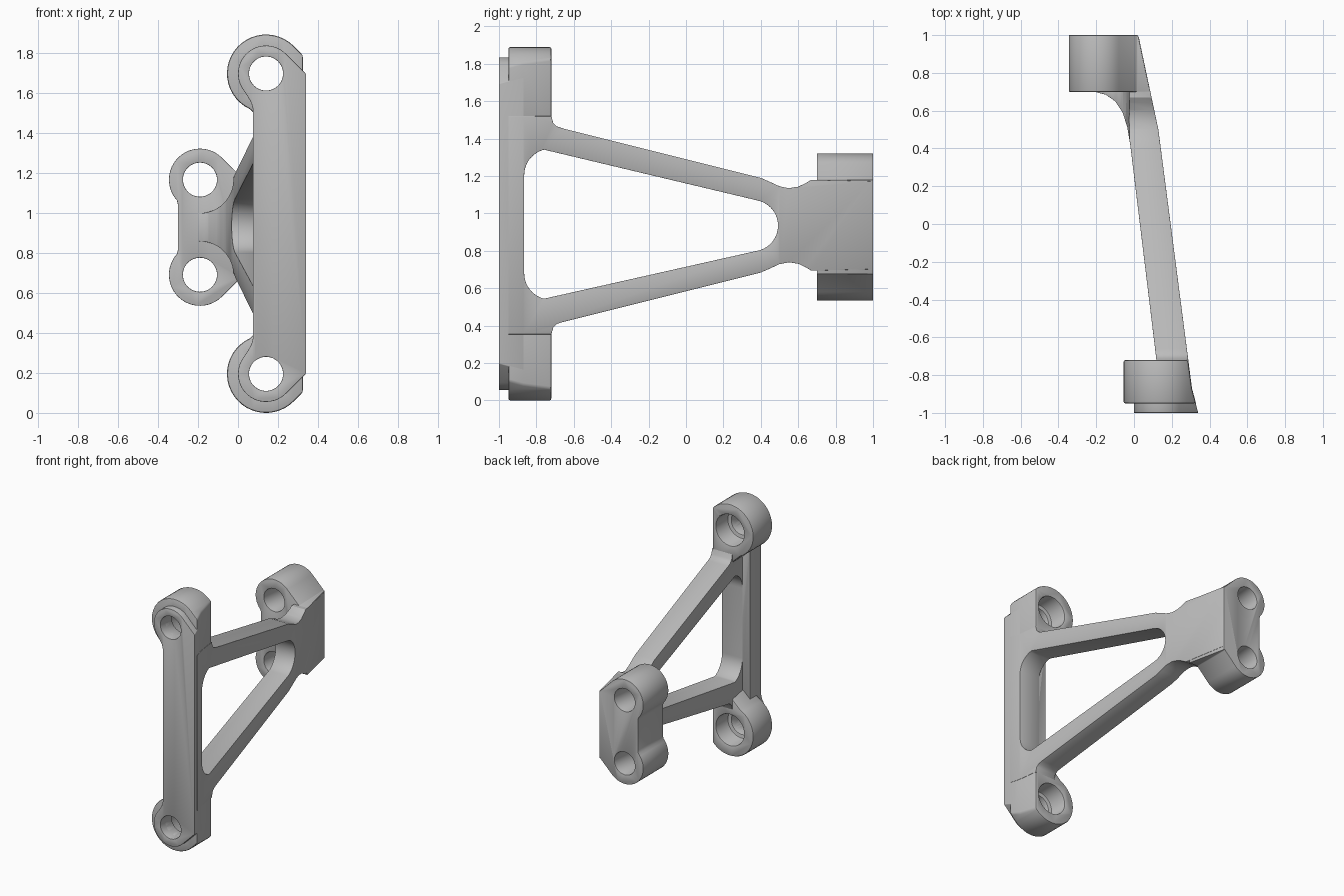
import bpy, bmesh
from math import cos, sin, radians

if "Cube" in bpy.data.objects:
    bpy.data.objects.remove(bpy.data.objects["Cube"])

grey = bpy.data.materials.new("plain_grey")
grey.use_nodes = True
grey.diffuse_color = (0.5, 0.5, 0.5, 1)
grey.node_tree.nodes["Principled BSDF"].inputs["Base Color"].default_value = (0.5, 0.5, 0.5, 1)


def arc(a, b, r, start, end, steps=24):
    """Points on an arc, angles in degrees."""
    angles = [radians(start + (end - start) * i / steps) for i in range(steps + 1)]
    return [(a + r * cos(t), b + r * sin(t)) for t in angles]


def mirrored(points, centre):
    """Close an upper half outline with its reflection."""
    return points + [(a, 2 * centre - b) for a, b in reversed(points)]


def prism(name, outline, axis, lo, hi):
    """Extrude a 2D outline along one axis."""
    place = {"x": lambda a, b, t: (t, a, b),
             "y": lambda a, b, t: (a, t, b),
             "z": lambda a, b, t: (a, b, t)}[axis]
    bm = bmesh.new()
    ends = [[bm.verts.new(place(a, b, t)) for a, b in outline] for t in (lo, hi)]
    for ring in ends:
        bm.faces.new(ring)
    n = len(outline)
    for i in range(n):
        j = (i + 1) % n
        bm.faces.new((ends[0][i], ends[0][j], ends[1][j], ends[1][i]))
    bmesh.ops.recalc_face_normals(bm, faces=bm.faces)
    mesh = bpy.data.meshes.new(name)
    bm.to_mesh(mesh)
    bm.free()
    obj = bpy.data.objects.new(name, mesh)
    bpy.context.collection.objects.link(obj)
    return obj


def rod(x, z, r, lo, hi):
    return prism("cutter", arc(x, z, r, 0, 352.5, 47), "y", lo, hi)


def bake(obj):
    bpy.context.view_layer.update()
    graph = bpy.context.evaluated_depsgraph_get()
    mesh = bpy.data.meshes.new_from_object(obj.evaluated_get(graph))
    obj.modifiers.clear()
    obj.data = mesh


def combine(obj, cutter, operation="DIFFERENCE"):
    mod = obj.modifiers.new("cut", "BOOLEAN")
    mod.operation = operation
    mod.solver = "EXACT"
    mod.object = cutter
    bake(obj)
    bpy.data.objects.remove(cutter)


def finish(obj, width):
    """Soften the edges, then colour and shade the part."""
    mod = obj.modifiers.new("soft_edges", "BEVEL")
    mod.width = width
    mod.segments = 2
    mod.limit_method = "ANGLE"
    mod.angle_limit = radians(35)
    bake(obj)
    obj.data.materials.clear()
    obj.data.materials.append(grey)
    bpy.ops.object.select_all(action="DESELECT")
    obj.select_set(True)
    bpy.context.view_layer.objects.active = obj
    bpy.ops.object.shade_smooth_by_angle(angle=radians(30))


# Slanted outer side shared by every part
OUTER = [(0.367, -1.1), (0.305, -0.87), (0.127, 0.5), (0, 1.1)]


def trim(obj):
    block = prism("cutter", OUTER + [(-0.9, 1.1), (-0.9, -1.1)], "z", -0.3, 2.2)
    combine(obj, block, "INTERSECT")


FRONT_X, FRONT_Z, FRONT_MID = 0.14, 1.695, 0.945
REAR_X, REAR_Z, REAR_MID = -0.19, 1.165, 0.9275
HOLE = 0.085

# Front bar with rounded ends
half = [(0.37, 1.663)] + arc(FRONT_X, FRONT_Z, 0.14, 45, 215) + [
    (0.05, 1.578), (0.066, 1.55), (0.074, 1.52), (0.075, 1.49)]
bar = prism("front_bar", mirrored(half, FRONT_MID), "y", -1, -0.867)
trim(bar)
for z in (FRONT_Z, 2 * FRONT_MID - FRONT_Z):
    combine(bar, rod(FRONT_X, z, HOLE, -1.1, -0.8))
finish(bar, 0.008)

# Upper and lower front bosses, counterbored from behind
boss_outline = [(0.4, 1.45), (0.4, 1.711)] + arc(FRONT_X, FRONT_Z, 0.195, 45, 245) + [(0.13, 1.45)]
for name, flip in (("upper", False), ("lower", True)):
    pts = [(x, 2 * FRONT_MID - z if flip else z) for x, z in boss_outline]
    z = 2 * FRONT_MID - FRONT_Z if flip else FRONT_Z
    boss = prism(name + "_front_boss", pts, "y", -0.95, -0.72)
    trim(boss)
    combine(boss, rod(FRONT_X, z, HOLE, -1.1, -0.6))
    combine(boss, rod(FRONT_X, z, 0.115, -0.86, -0.6))
    finish(boss, 0.01)

# Triangular arms running back into the pad
half = [(0.99, 1.172), (0.67, 1.18), (0.64, 1.162), (0.6, 1.143), (0.55, 1.135),
        (0.5, 1.145), (0.45, 1.168), (0.4, 1.19), (-0.66, 1.455), (-0.69, 1.465),
        (-0.71, 1.485), (-0.72, 1.52), (-0.95, 1.52)]
arms = prism("triangle_arms", mirrored(half, 0.937), "x", -0.6, 0.6)
sides = [(x + 0.002, y) for x, y in OUTER] + [
    (-0.06, 1.1), (-0.06, 0.73), (-0.2, 0.73), (-0.2, 0.697), (-0.15, 0.685),
    (-0.1, 0.65), (-0.06, 0.59), (-0.035, 0.51), (-0.02, 0.42), (0.165, -1.1)]
combine(arms, prism("cutter", sides, "z", -0.3, 2.2), "INTERSECT")
opening = (arc(-0.725, 1.205, 0.14, 104, 180, 12) + arc(-0.725, 0.68, 0.14, 180, 256, 12)
           + arc(0.355, 0.935, 0.137, -76, 76))
combine(arms, prism("cutter", opening, "x", -0.8, 0.8))
for z in (REAR_Z, 2 * REAR_MID - REAR_Z):
    combine(arms, rod(REAR_X, z, 0.167, 0.3, 0.76))
finish(arms, 0.014)

# Rear mount with two eyes joined by a web
half = [(0.3, 1.18), (0.015, 1.18)] + arc(REAR_X, REAR_Z, 0.155, 45, 222) + [(-0.3, 1.04)]
mount = prism("rear_mount", mirrored(half, REAR_MID), "y", 0.7, 1)
trim(mount)
for z in (REAR_Z, 2 * REAR_MID - REAR_Z):
    combine(mount, rod(REAR_X, z, HOLE, 0.5, 1.2))
finish(mount, 0.008)
